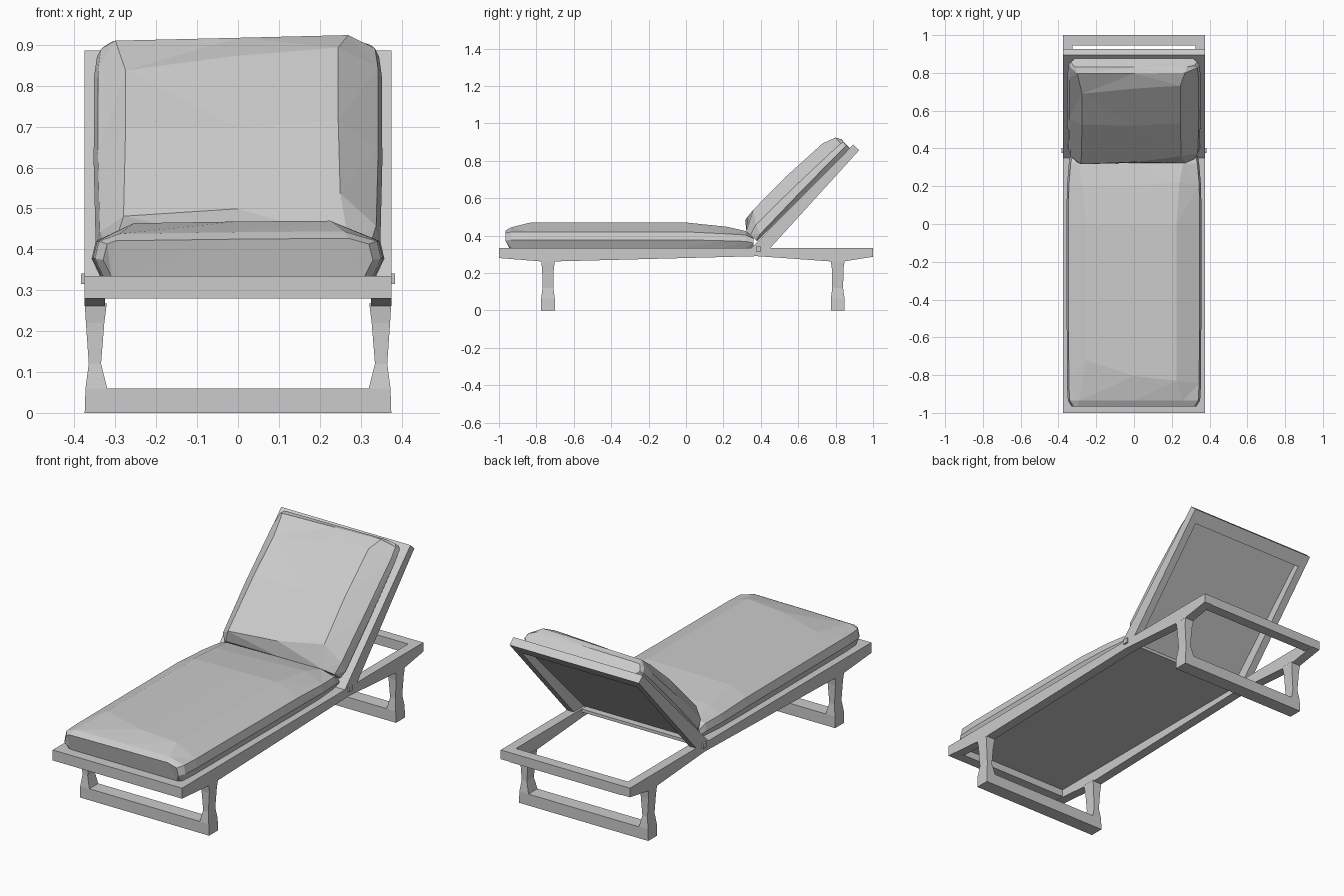
import bpy, bmesh, math
from mathutils import Vector

if "Cube" in bpy.data.objects:
    bpy.data.objects.remove(bpy.data.objects["Cube"])


def loft(name, rings, triangulate=False):
    """Skin a list of equal-length closed rings and cap both ends."""
    bm = bmesh.new()
    vs = [[bm.verts.new(p) for p in r] for r in rings]
    n = len(vs[0])
    for a, b in zip(vs, vs[1:]):
        for i in range(n):
            j = (i + 1) % n
            bm.faces.new((a[i], a[j], b[j], b[i]))
    bm.faces.new(vs[0])
    bm.faces.new(vs[-1])
    if triangulate:
        bmesh.ops.triangulate(bm, faces=bm.faces)
    bmesh.ops.recalc_face_normals(bm, faces=bm.faces)
    me = bpy.data.meshes.new(name)
    bm.to_mesh(me)
    bm.free()
    ob = bpy.data.objects.new(name, me)
    bpy.context.collection.objects.link(ob)
    return ob


def prism(name, profile, x0, x1):
    """Extrude a (y, z) profile along x."""
    return loft(name, [[(x, y, z) for y, z in profile] for x in (x0, x1)])


def box(name, x0, x1, y0, y1, z0, z1):
    return prism(name, [(y0, z0), (y1, z0), (y1, z1), (y0, z1)], x0, x1)


W, INNER, TOP = 0.375, 0.325, 0.335
BACK_INNER = 0.335  # the backrest rails are slimmer

# Backrest plane: s runs up the slope, t points out of its front face
BASE = Vector((0, 0.40, 0.338))
UP = Vector((0, 0.671, 0.741))
OUT = Vector((0, -0.741, 0.671))


def slope(x, s, t):
    return Vector((x, 0, 0)) + BASE + UP * s + OUT * t


rail = [(-1, TOP), (-1, 0.28), (-0.775, 0.262), (-0.70, 0.262), (0.38, 0.29),
        (0.775, 0.262), (0.845, 0.262), (1, 0.287), (1, TOP)]
back_rail = [(0.345, 0.33), (0.447, 0.33), (0.926, 0.857), (0.894, 0.886)]
back_beam = [(0.847, 0.838), (0.880, 0.807), (0.926, 0.857), (0.894, 0.886)]
back_panel = [(0.352, 0.335), (0.366, 0.335), (0.865, 0.842), (0.853, 0.843)]

# Side rails, tapered backrest rails and hinge pins
for side, sx in (("left", -1), ("right", 1)):
    prism(side + "_side_rail", rail, sx * INNER, sx * W)
    prism(side + "_backrest_rail", back_rail, sx * BACK_INNER, sx * W)
    box(side + "_hinge_pin", sx * 0.36, sx * 0.384, 0.375, 0.402, 0.315, 0.341)

# End beams and seat panel
box("front_beam", -INNER, INNER, -1, -0.945, 0.28, TOP)
box("rear_beam", -INNER, INNER, 0.945, 1, 0.285, TOP)
box("seat_panel", -INNER, INNER, -0.945, 0.40, 0.318, 0.334)

# Backrest top beam and panel
prism("backrest_top_beam", back_beam, -BACK_INNER, BACK_INNER)
prism("backrest_panel", back_panel, -BACK_INNER, BACK_INNER)

# Waisted legs with floor bars
post = [(0, 0.32, 0.375, 0.037), (0.06, 0.32, 0.373, 0.037), (0.12, 0.335, 0.365, 0.029),
        (0.22, 0.327, 0.372, 0.031), (0.267, 0.321, 0.375, 0.037)]
for end, cy in (("front", -0.738), ("rear", 0.811)):
    for side, sx in (("left", -1), ("right", 1)):
        loft(f"{end}_{side}_leg", [[(sx * a, cy - d, z), (sx * b, cy - d, z),
                                    (sx * b, cy + d, z), (sx * a, cy + d, z)]
                                   for z, a, b, d in post])
    box(end + "_floor_bar", -0.321, 0.321, cy - 0.037, cy + 0.037, 0, 0.06)


def cushion(name, stations, place):
    """Station: position, half width, edge height, crown half width,
    crown height, slip of the left and right crown along the cushion."""
    rings = []
    for s, w, te, c, tc, left, right in stations:
        rings.append([place(*p) for p in (
            (-w + 0.015, s, 0), (-w - 0.005, s, te * 0.5), (-w + 0.005, s, te),
            (-c, s + left, tc - 0.004), (0, s + (left + right) * 0.3, tc),
            (c - 0.03, s + right, tc + 0.002), (w - 0.005, s + right * 0.3, te),
            (w + 0.005, s, te * 0.5), (w - 0.015, s, 0))])
    return loft(name, rings, True)


# Seat cushion, tucked under at the front
cushion("seat_cushion", [
    (-0.945, 0.31, 0.06, 0.29, 0.07, -0.01, -0.01),
    (-0.966, 0.325, 0.078, 0.30, 0.09, 0, 0),
    (-0.935, 0.345, 0.085, 0.29, 0.107, 0, 0),
    (-0.85, 0.350, 0.085, 0.255, 0.133, 0.13, 0.02),
    (0.0, 0.353, 0.085, 0.255, 0.133, 0, 0),
    (0.20, 0.350, 0.075, 0.27, 0.110, 0, 0.02),
    (0.32, 0.340, 0.068, 0.29, 0.087, 0, 0),
    (0.36, 0.332, 0.05, 0.29, 0.06, 0, 0)][1:],
    lambda x, s, t: Vector((x, s + (0.02 if s < -0.95 and t == 0 else 0), TOP + t)))

# Backrest cushion, resting on the tapered rails
cushion("backrest_cushion", [
    (0.01, 0.325, 0.085, 0.30, 0.112, 0, 0),
    (0.05, 0.343, 0.10, 0.28, 0.162, 0, 0.07),
    (0.33, 0.348, 0.085, 0.275, 0.152, 0.02, 0.04),
    (0.625, 0.347, 0.062, 0.275, 0.125, -0.06, 0.01),
    (0.695, 0.340, 0.055, 0.30, 0.095, -0.005, 0.008),
    (0.712, 0.328, 0.05, 0.31, 0.066, 0, 0.005)],
    lambda x, s, t: slope(x, s, max(t, 0.036 * (1 - s / 0.74))))
